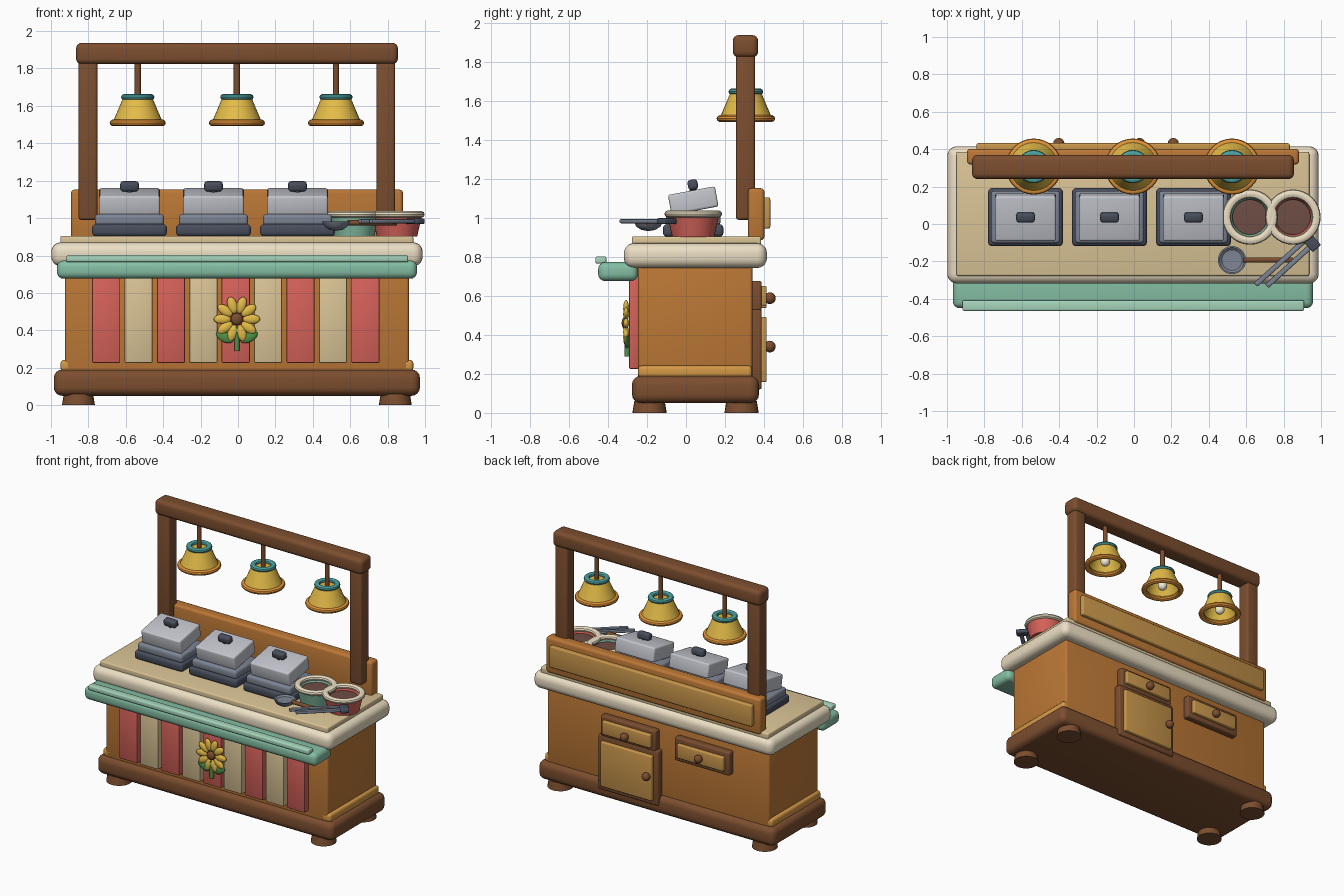
import bpy, bmesh
from math import pi, sin, cos, radians, atan2, hypot
from mathutils import Matrix, Vector

if "Cube" in bpy.data.objects:
    bpy.data.objects.remove(bpy.data.objects["Cube"])

CX = -0.006  # cart centre line


def mat(name, r, g, b):
    m = bpy.data.materials.new(name)
    m.diffuse_color = [((c / 255 + 0.055) / 1.055) ** 2.4 for c in (r, g, b)] + [1]
    m.use_nodes = True
    m.node_tree.nodes["Principled BSDF"].inputs["Base Color"].default_value = m.diffuse_color
    return m


WOOD = mat("wood", 188, 120, 54)
DARK = mat("dark_wood", 124, 78, 47)
HONEY = mat("honey_wood", 212, 152, 70)
PANEL = mat("panel_wood", 200, 150, 75)
CREAM = mat("cream", 236, 223, 196)
TAN = mat("tan", 218, 196, 150)
MINT = mat("mint", 132, 190, 163)
PALE = mat("pale_mint", 165, 212, 186)
RED = mat("red", 214, 98, 90)
YELLOW = mat("yellow", 228, 188, 72)
ORANGE = mat("orange", 226, 148, 56)
TEAL = mat("teal", 75, 160, 158)
GREEN = mat("green", 80, 145, 70)
SAUCE = mat("sauce", 110, 78, 68)
IRON = mat("iron", 72, 78, 92)
STEEL = mat("steel", 125, 133, 148)
SILVER = mat("silver", 195, 198, 205)
BULB = mat("bulb", 245, 238, 215)


def finish(bm, name, m, loc=(0, 0, 0), rot=(0, 0, 0)):
    bmesh.ops.recalc_face_normals(bm, faces=bm.faces)
    me = bpy.data.meshes.new(name)
    bm.to_mesh(me)
    bm.free()
    ob = bpy.data.objects.new(name, me)
    ob.location, ob.rotation_euler = loc, rot
    me.materials.append(m)
    bpy.context.collection.objects.link(ob)
    return ob


def block(name, m, c, size, bev=0.01, rot=(0, 0, 0), seg=3):
    bm = bmesh.new()
    bmesh.ops.create_cube(bm, size=1)
    bmesh.ops.scale(bm, vec=size, verts=bm.verts)
    bmesh.ops.bevel(bm, geom=bm.edges[:], offset=bev, segments=seg, profile=0.5, affect='EDGES')
    return finish(bm, name, m, c, rot)


def box(name, m, x, y, z, bev=0.01, seg=3):
    lo, hi = zip(x, y, z)
    return block(name, m, [(a + b) / 2 for a, b in zip(lo, hi)],
                 [b - a for a, b in zip(lo, hi)], bev, seg=seg)


def lathe(name, m, profile, loc, rot=(0, 0, 0), n=32):
    bm = bmesh.new()
    vs = [bm.verts.new((r, 0, z)) for r, z in profile]
    es = [bm.edges.new(p) for p in zip(vs, vs[1:])]
    bmesh.ops.spin(bm, geom=vs + es, axis=(0, 0, 1), cent=(0, 0, 0), angle=2 * pi, steps=n)
    bmesh.ops.remove_doubles(bm, verts=bm.verts, dist=1e-5)
    return finish(bm, name, m, loc, rot)


def ring(name, m, R, r, rz, loc):
    prof = [(R + r * cos(a * pi / 5), rz * sin(a * pi / 5)) for a in range(11)]
    return lathe(name, m, prof, loc)


def egg(name, m, c, radii, rot=(0, 0, 0)):
    bm = bmesh.new()
    bmesh.ops.create_uvsphere(bm, u_segments=16, v_segments=10, radius=1)
    bmesh.ops.scale(bm, vec=radii, verts=bm.verts)
    return finish(bm, name, m, c, rot)


def rod(name, m, a, b, r, n=16):
    a, b = Vector(a), Vector(b)
    L = (b - a).length
    rot = (b - a).to_track_quat('Z', 'Y').to_euler()
    return lathe(name, m, [(0, 0), (r, 0), (r, L), (0, L)], a, rot, n)


# cabinet
box("plinth", DARK, (-0.985, 0.973), (-0.277, 0.374), (0.05, 0.19), 0.045, 4)
for x in (CX - 0.847, CX + 0.847):
    for y in (-0.187, 0.285):
        lathe("foot", DARK, [(0, 0), (0.088, 0), (0.078, 0.06), (0, 0.06)], (x, y, 0), n=24)
box("cabinet_body", WOOD, (-0.925, 0.914), (-0.246, 0.34), (0.17, 0.78), 0.015)
for s in (-1, 1):
    box("side_base_trim", HONEY, sorted((CX + s * 0.865, CX + s * 0.943)), (-0.246, 0.338), (0.18, 0.242), 0.018)
box("countertop", CREAM, (-0.998, 0.987), (-0.318, 0.415), (0.743, 0.87), 0.05, 5)
box("countertop_inlay", TAN, (-0.95, 0.937), (-0.278, 0.385), (0.855, 0.905), 0.01)

# serving rail
box("serving_rail", MINT, (-0.968, 0.957), (-0.45, -0.246), (0.676, 0.773), 0.035, 4)
box("serving_rail_lip", PALE, (-0.918, 0.91), (-0.465, -0.408), (0.765, 0.802), 0.01)

# front stripes
for i in range(9):
    x = -0.012 + (i - 4) * 0.1732
    box("front_stripe", TAN if i % 2 else RED, (x - 0.075, x + 0.075), (-0.292, -0.24), (0.225, 0.71), 0.008, 2)

# flower ornament
FZ = 0.46
rod("flower_stem", GREEN, (CX, -0.302, 0.29), (CX, -0.302, 0.42), 0.014)
for s in (-1, 1):
    egg("flower_leaf", GREEN, (CX + s * 0.065, -0.303, 0.365), (0.05, 0.013, 0.028), (0, -s * 0.5, 0))
for i in range(10):
    a = (i + 0.5) * pi / 5
    egg("flower_petal", YELLOW, (CX + 0.078 * sin(a), -0.307, FZ + 0.078 * cos(a)),
        (0.026, 0.015, 0.046), (0, a, 0))
egg("flower_centre", DARK, (CX, -0.312, FZ), (0.032, 0.018, 0.032))

# backboard and overhead frame
box("backboard", WOOD, (-0.893, 0.882), (0.318, 0.402), (0.885, 1.152), 0.018)
box("backboard_panel", PANEL, (-0.843, 0.833), (0.39, 0.432), (0.945, 1.105), 0.01)
for s in (-1, 1):
    x = CX + s * 0.796
    box("frame_post", DARK, (x - 0.05, x + 0.05), (0.256, 0.354), (0.99, 1.86), 0.015)
box("frame_beam", DARK, (-0.866, 0.855), (0.24, 0.37), (1.823, 1.937), 0.03, 4)

# bell lamps
for i in (-1, 0, 1):
    x, y = CX + i * 0.53, 0.307
    rod("lamp_rod", DARK, (x, y, 1.62), (x, y, 1.84), 0.017)
    lathe("lamp_shade", YELLOW, [(0, 1.645), (0.08, 1.64), (0.105, 1.58), (0.135, 1.51),
                                 (0.122, 1.51), (0.093, 1.58), (0.07, 1.625), (0, 1.63)], (x, y, 0))
    ring("lamp_rim", ORANGE, 0.13, 0.02, 0.018, (x, y, 1.509))
    ring("lamp_collar", TEAL, 0.069, 0.02, 0.017, (x, y, 1.647))
    rod("lamp_socket", DARK, (x, y, 1.55), (x, y, 1.635), 0.015)
    egg("lamp_bulb", BULB, (x, y, 1.54), (0.034, 0.034, 0.034))

# covered pans with tilted lids
for i in range(3):
    x, y = -0.58 + i * 0.449, 0.037
    box("pan_base", IRON, (x - 0.2, x + 0.2), (-0.118, 0.192), (0.903, 0.968), 0.02)
    box("pan_tray", STEEL, (x - 0.185, x + 0.185), (-0.103, 0.177), (0.96, 1.022), 0.018)
    tilt = (radians(10.5), 0, 0)
    block("pan_lid", SILVER, (x, y, 1.088), (0.325, 0.245, 0.105), 0.012, tilt)
    rod("lid_handle_stem", IRON, (x, y, 1.12), (x, y, 1.17), 0.018)
    block("lid_handle", IRON, (x, 0.035, 1.17), (0.1, 0.052, 0.052), 0.016, tilt)

# sauce pots
for x, m in ((0.62, MINT), (0.85, RED)):
    lathe("sauce_pot", m, [(0, 0.903), (0.108, 0.903), (0.135, 1.02), (0.112, 1.02), (0.09, 0.96), (0, 0.96)],
          (x, 0.037, 0))
    ring("sauce_pot_rim", CREAM, 0.125, 0.023, 0.019, (x, 0.037, 1.02))
    lathe("sauce", SAUCE, [(0, 0.95), (0.094, 0.95), (0.094, 1.0), (0, 1.005)], (x, 0.037, 0))

# ladle
lathe("ladle_bowl", STEEL, [(0, 0.932), (0.035, 0.938), (0.062, 0.955), (0.075, 0.982),
                            (0.067, 0.982), (0.055, 0.972), (0, 0.968)], (0.524, -0.193, 0))
rod("ladle_handle", DARK, (0.585, -0.193, 0.975), (0.85, -0.193, 0.975), 0.014)

# tongs
for a, b in (((0.65, -0.325), (0.905, -0.095)), ((0.71, -0.332), (0.96, -0.105))):
    dx, dy = b[0] - a[0], b[1] - a[1]
    block("tong_arm", STEEL, ((a[0] + b[0]) / 2, (a[1] + b[1]) / 2, 0.983),
          (hypot(dx, dy), 0.028, 0.022), 0.006, (0, 0, atan2(dy, dx)), 2)
block("tong_joint", IRON, (0.948, -0.098, 0.983), (0.06, 0.09, 0.03), 0.008, (0, 0, radians(42)))


# back drawers and door
def front_panel(name, x, z, w, h, inset, knob):
    box(name + "_frame", DARK, (x - w / 2, x + w / 2), (0.33, 0.388), (z - h / 2, z + h / 2), 0.012)
    w, h = w - inset, h - inset
    box(name + "_panel", PANEL, (x - w / 2, x + w / 2), (0.38, 0.414), (z - h / 2, z + h / 2), 0.008)
    egg(name + "_knob", DARK, (knob[0], 0.43, knob[1]), (0.03, 0.03, 0.03))


front_panel("left_drawer", -0.402, 0.59, 0.455, 0.175, 0.07, (-0.402, 0.588))
front_panel("right_drawer", 0.21, 0.6, 0.455, 0.155, 0.055, (0.21, 0.588))
front_panel("cupboard_door", 0.21, 0.325, 0.5, 0.41, 0.075, (0.03, 0.34))

# shading
for ob in bpy.context.scene.objects:
    ob.select_set(True)
    bpy.context.view_layer.objects.active = ob
bpy.ops.object.shade_smooth_by_angle(angle=radians(35))
